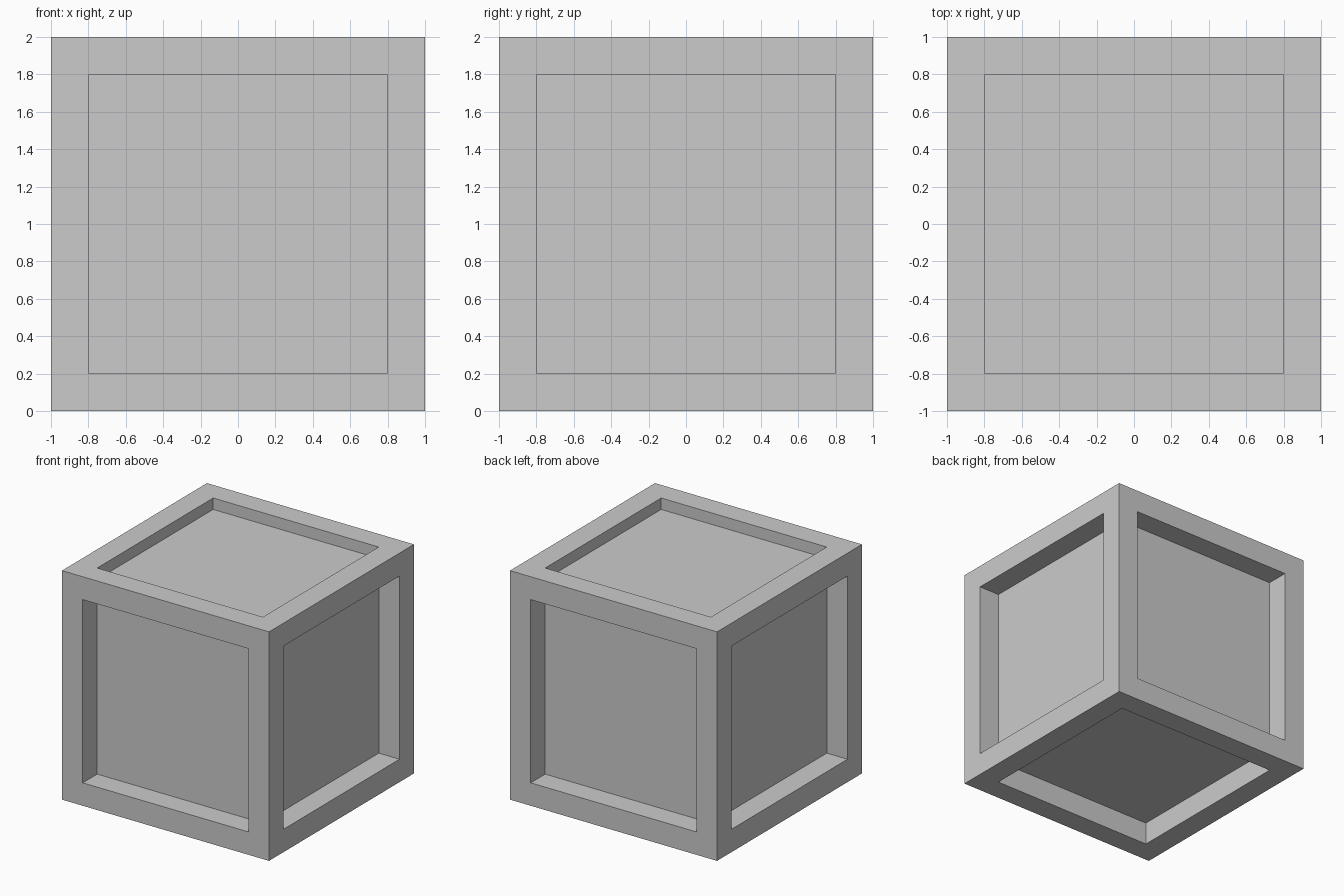
import bpy, bmesh
from mathutils import Matrix

if "Cube" in bpy.data.objects:
    bpy.data.objects.remove(bpy.data.objects["Cube"])

BORDER = 0.2        # frame width on every face
DEPTH = 0.2         # recess of sides and bottom
TOP_DEPTH = 0.1     # shallower recess of the top

# Crate: a cube with a framed, recessed panel on each face
bm = bmesh.new()
bmesh.ops.create_cube(bm, size=2, matrix=Matrix.Translation((0, 0, 1)))
bm.normal_update()
panels = list(bm.faces)
bmesh.ops.inset_individual(bm, faces=panels, thickness=BORDER, use_even_offset=True)
bm.normal_update()

# Push each panel inwards, leaving straight recess walls
for face in panels:
    normal = face.normal.copy()
    depth = TOP_DEPTH if normal.z > 0.5 else DEPTH
    result = bmesh.ops.extrude_discrete_faces(bm, faces=[face])["faces"][0]
    bmesh.ops.translate(bm, verts=result.verts, vec=-normal * depth)

bmesh.ops.recalc_face_normals(bm, faces=bm.faces)
mesh = bpy.data.meshes.new("crate")
bm.to_mesh(mesh)
bm.free()
crate = bpy.data.objects.new("crate", mesh)
bpy.context.collection.objects.link(crate)
